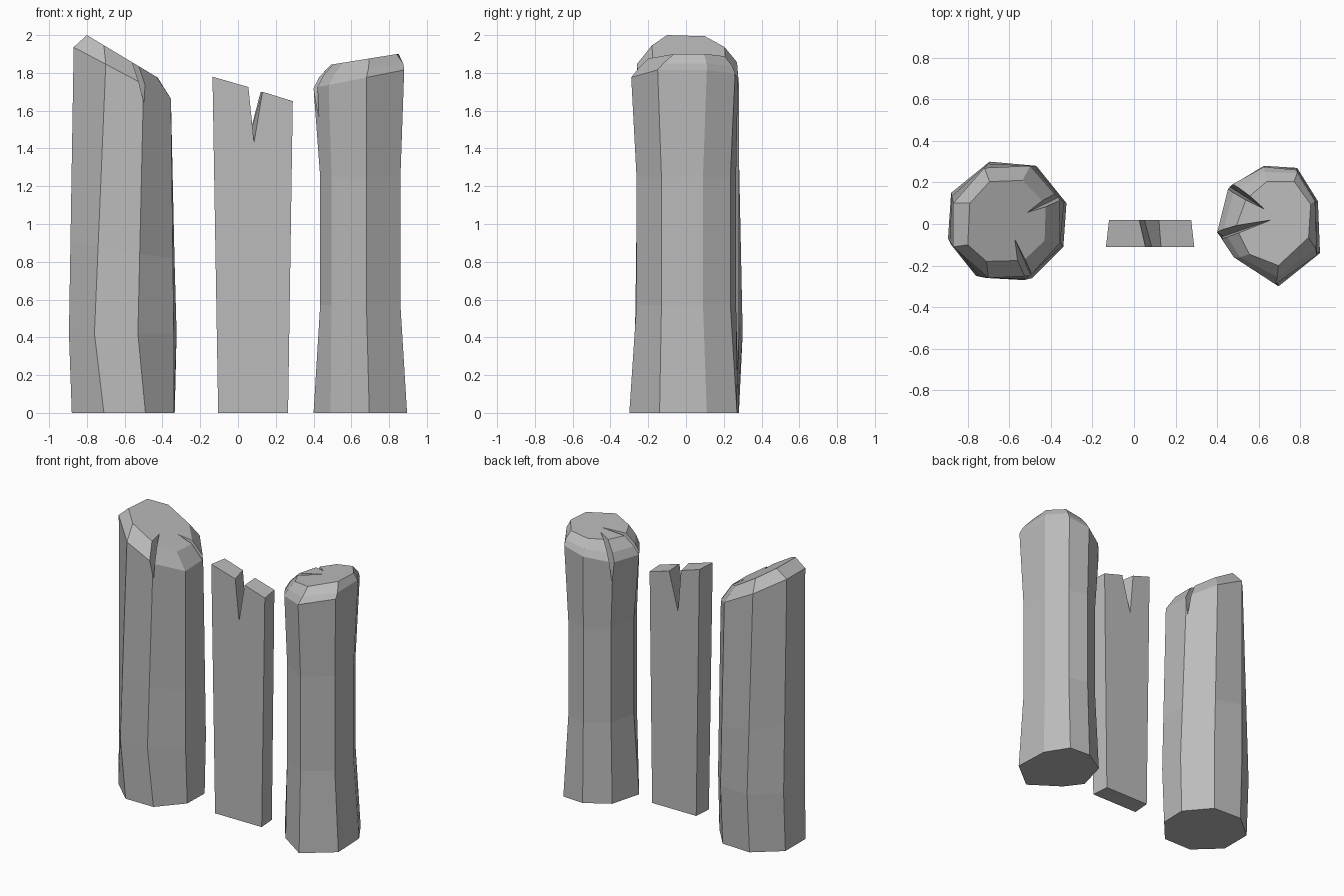
import bpy, bmesh
from mathutils import Vector

if "Cube" in bpy.data.objects:
    bpy.data.objects.remove(bpy.data.objects["Cube"])

grey = bpy.data.materials.new("weathered_grey")
grey.use_nodes = True
tone = (0.5, 0.5, 0.5, 1)
grey.diffuse_color = tone
grey.node_tree.nodes["Principled BSDF"].inputs["Base Color"].default_value = tone


def make_object(name, bm):
    bmesh.ops.recalc_face_normals(bm, faces=bm.faces[:])
    mesh = bpy.data.meshes.new(name)
    bm.to_mesh(mesh)
    bm.free()
    mesh.materials.append(grey)
    obj = bpy.data.objects.new(name, mesh)
    bpy.context.scene.collection.objects.link(obj)
    return obj


def loft(name, rings):
    """Skin a stack of closed rings and cap both ends."""
    bm = bmesh.new()
    loops = [[bm.verts.new(p) for p in ring] for ring in rings]
    for low, high in zip(loops, loops[1:]):
        for i in range(len(low)):
            j = (i + 1) % len(low)
            bm.faces.new((low[i], low[j], high[j], high[i]))
    bm.faces.new(loops[0][::-1])
    bm.faces.new(loops[-1])
    return make_object(name, bm)


def level(points, height, slope=0.0):
    """Lift a plan outline to a height that tilts along x."""
    return [(x, y, height + slope * x) for x, y in points]


def blend(a, b, t):
    return [tuple(Vector(p).lerp(Vector(q), t)) for p, q in zip(a, b)]


def crack(log, name, tip, left, right, foot):
    """Cut a splinter-shaped wedge from the rim of a log."""
    bm = bmesh.new()
    v = [bm.verts.new(p) for p in (tip, left, right, foot)]
    for tri in ((0, 1, 2), (0, 1, 3), (0, 2, 3), (1, 2, 3)):
        bm.faces.new([v[i] for i in tri])
    cutter = make_object(name, bm)
    cutter.hide_render = True
    mod = log.modifiers.new(name, "BOOLEAN")
    mod.operation = "DIFFERENCE"
    mod.solver = "EXACT"
    mod.object = cutter
    bpy.context.view_layer.objects.active = log
    bpy.ops.object.modifier_apply(modifier=name)
    bpy.data.objects.remove(cutter)


# Tall post with a steep slanted top
foot = [(-.88, -.10), (-.71, -.26), (-.49, -.26), (-.34, -.09),
        (-.335, .10), (-.48, .27), (-.70, .28), (-.88, .13)]
belly = [(-.895, -.07), (-.76, -.25), (-.53, -.27), (-.34, -.11),
         (-.325, .10), (-.47, .28), (-.695, .30), (-.88, .15)]
shoulder = [(-.87, -.11), (-.70, -.26), (-.50, -.25), (-.355, -.09),
            (-.36, .12), (-.50, .28), (-.72, .27), (-.87, .10)]
crown = [(-.80, -.10), (-.71, -.18), (-.53, -.175), (-.43, -.08),
         (-.425, .094), (-.536, .21), (-.695, .204), (-.79, .10)]
low, high = level(belly, .42), level(shoulder, 1.475, -.53)
tall_post = loft("tall_post", [level(foot, 0), low, blend(low, high, .32),
                               high, level(crown, 1.52, -.6)])
crack(tall_post, "front_crack", (-.575, -.07, 1.868), (-.565, -.28, 1.92),
      (-.47, -.27, 1.86), (-.495, -.25, 1.63))
crack(tall_post, "side_crack", (-.515, .055, 1.832), (-.34, .10, 1.79),
      (-.37, .18, 1.80), (-.36, .13, 1.52))

# Split plank: one notched outline, drawn narrower at the back
front = [(-.105, 0), (.265, 0), (.29, 1.65), (.13, 1.70),
         (.085, 1.43), (.055, 1.725), (-.135, 1.78)]
back = [(-.095, 0), (.255, 0), (.275, 1.655), (.12, 1.70),
        (.05, 1.43), (.025, 1.73), (-.12, 1.775)]
loft("split_plank", [[(x, -.11, z) for x, z in front],
                     [(x, .02, z) for x, z in back]])

# Waisted post with a rounded rim
foot = [(.40, -.04), (.49, -.16), (.695, -.30), (.895, -.14),
        (.885, .11), (.785, .27), (.625, .28), (.46, .18)]
waist = [(.435, -.03), (.495, -.15), (.68, -.262), (.86, -.13),
         (.855, .09), (.77, .235), (.63, .265), (.48, .165)]
rim = [(.40, -.04), (.48, -.16), (.68, -.29), (.88, -.15),
       (.875, .11), (.785, .26), (.625, .275), (.455, .18)]
bevel = [(.43, -.03), (.51, -.16), (.69, -.255), (.875, -.12),
         (.87, .11), (.785, .245), (.63, .25), (.48, .16)]
crown = [(.49, -.015), (.555, -.145), (.695, -.20), (.84, -.065),
         (.85, .095), (.77, .205), (.64, .205), (.54, .12)]
waisted_post = loft("waisted_post", [
    level(foot, 0), level(waist, .57), level(waist, 1.25),
    level(rim, 1.64, .2), level(bevel, 1.71, .16), level(crown, 1.765, .16)])
crack(waisted_post, "front_crack", (.66, .02, 1.873), (.39, -.09, 1.88),
      (.37, -.02, 1.87), (.43, -.06, 1.55))
crack(waisted_post, "back_crack", (.63, .07, 1.868), (.46, .23, 1.88),
      (.42, .17, 1.87), (.46, .18, 1.58))
